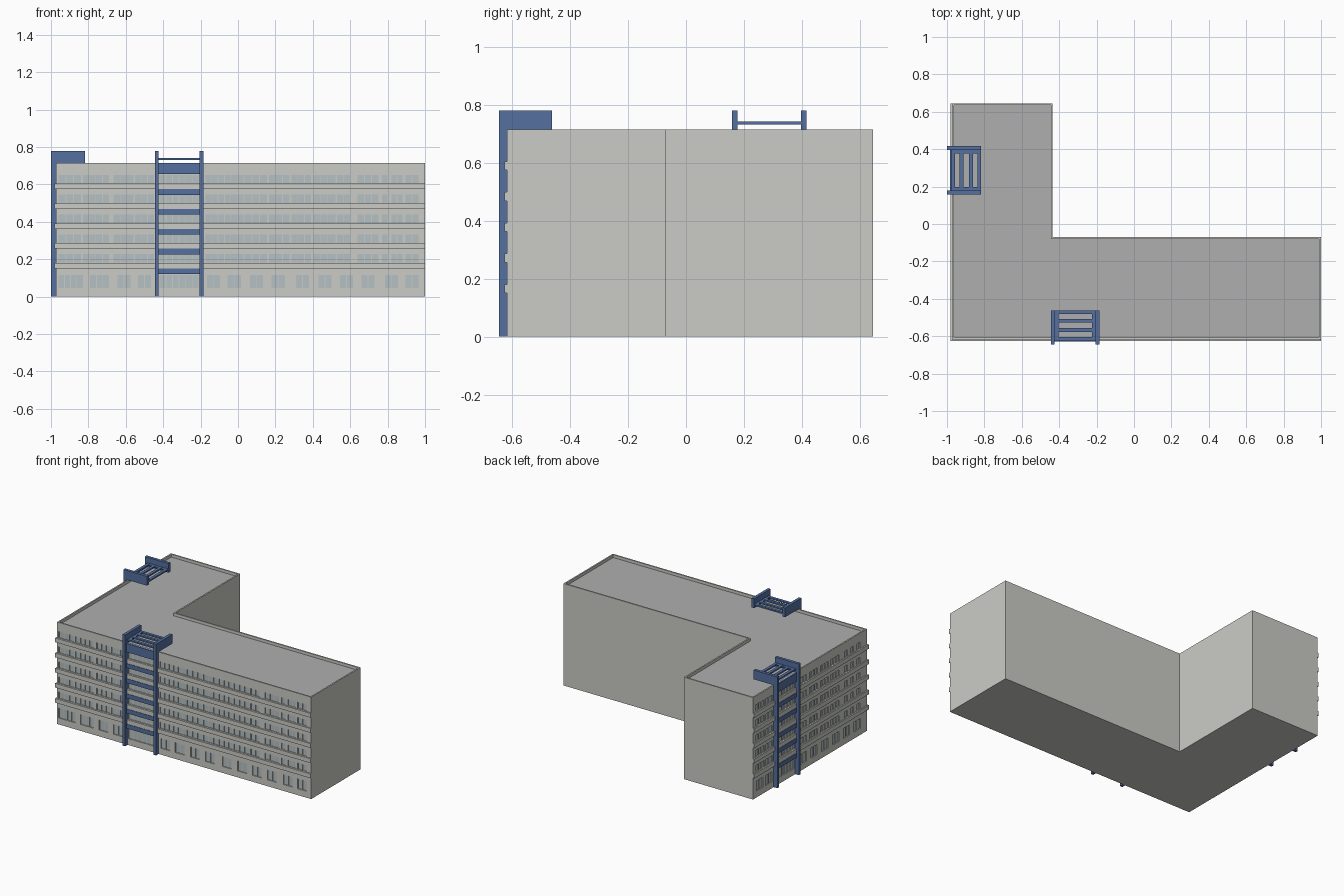
import bpy, bmesh

if "Cube" in bpy.data.objects:
    bpy.data.objects.remove(bpy.data.objects["Cube"])

FRONT, LEFT = -0.617, -0.972      # facade planes
RIGHT, BACK, TOP = 1.0, 0.645, 0.715
INX, INY = -0.435, -0.07          # inner corner of the L
STOREY, SILL = 0.1062, 0.18       # storey pitch, first upper sill


def material(name, col):
    m = bpy.data.materials.new(name)
    m.diffuse_color = (*col, 1)
    m.use_nodes = True
    m.node_tree.nodes["Principled BSDF"].inputs["Base Color"].default_value = m.diffuse_color
    return m


WALL = material("wall", (0.60, 0.60, 0.565))
ROOF = material("roof", (0.43, 0.43, 0.43))
GLASS = material("glass", (0.46, 0.53, 0.54))
BLUE = material("blue", (0.09, 0.16, 0.35))


def finish(name, bm, *mats):
    bmesh.ops.recalc_face_normals(bm, faces=bm.faces[:])
    me = bpy.data.meshes.new(name)
    bm.to_mesh(me)
    bm.free()
    for m in mats:
        me.materials.append(m)
    ob = bpy.data.objects.new(name, me)
    bpy.context.collection.objects.link(ob)
    return ob


def box(bm, side, s0, s1, d0, d1, z0, z1):
    """Box on a facade: s along the wall, d outward, z up."""
    if side == "front":
        x0, x1, y0, y1 = s0, s1, FRONT - d1, FRONT - d0
    else:
        x0, x1, y0, y1 = LEFT - d1, LEFT - d0, s0, s1
    vs = bmesh.ops.create_cube(bm, size=1)["verts"]
    for v in vs:
        v.co = (x0 + (v.co.x + .5) * (x1 - x0),
                y0 + (v.co.y + .5) * (y1 - y0),
                z0 + (v.co.z + .5) * (z1 - z0))


# L-shaped block with sunken roof
bm = bmesh.new()
plan = [(LEFT, FRONT), (RIGHT, FRONT), (RIGHT, INY), (INX, INY), (INX, BACK), (LEFT, BACK)]
base = bm.faces.new([bm.verts.new((x, y, 0)) for x, y in plan])
ext = bmesh.ops.extrude_face_region(bm, geom=[base], use_keep_orig=True)["geom"]
for v in ext:
    if isinstance(v, bmesh.types.BMVert):
        v.co.z = TOP
bmesh.ops.recalc_face_normals(bm, faces=bm.faces[:])
top = next(f for f in bm.faces if all(v.co.z > 0.7 for v in f.verts))
bmesh.ops.inset_region(bm, faces=[top], thickness=0.01, use_even_offset=True)
top = bmesh.ops.extrude_discrete_faces(bm, faces=[top])["faces"][0]
for v in top.verts:
    v.co.z -= 0.02
top.material_index = 1
block = finish("building_block", bm, WALL, ROOF)

# Window layouts: spans along each facade
upper = {
    "front": [(-.96, -.84), (-.83, -.69), (-.665, -.56), (-.55, -.45), (-.42, -.21),
              (-.175, .03), (.035, .155), (.165, .275), (.285, .39), (.40, .52),
              (.53, .60), (.64, .75), (.77, .80), (.82, .88), (.895, .965)],
    "left": [(.52, .61), (.43, .50), (.19, .385), (.05, .14), (-.07, .02),
             (-.19, -.10), (-.31, -.22), (-.40, -.37), (-.47, -.44), (-.54, -.51)],
}
ground = {
    "front": [(-.96, -.83), (-.79, -.69), (-.42, -.21)]
             + [(c - .035, c + .035) for c in (-.61, -.50, -.13, -.02, .10, .215, .345,
                                               .465, .58, .695, .82, .93)],
    "left": [(.19, .385)] + [(c - .035, c + .035) for c in (.57, .47, .09, -.03, -.15, -.27, -.39, -.51)],
}
openings = []
for side in ("front", "left"):
    openings += [(side, a, b, .045, .115) for a, b in ground[side]]
    for i in range(5):
        z = SILL + i * STOREY
        openings += [(side, a, b, z + .002, z + .047) for a, b in upper[side]]

cut, glass, bars = bmesh.new(), bmesh.new(), bmesh.new()
for side, a, b, z0, z1 in openings:
    box(cut, side, a, b, -.010, .02, z0, z1)
    box(glass, side, a, b, -.011, -.007, z0, z1)
    n = max(1, round((b - a) / .035))
    for k in range(1, n):
        s = a + (b - a) * k / n
        box(bars, side, s - .002, s + .002, -.008, -.003, z0, z1)
cutter = finish("window_cutter", cut)
cutter.hide_render = True
cutter.hide_viewport = True
mod = block.modifiers.new("windows", "BOOLEAN")
mod.operation = "DIFFERENCE"
mod.solver = "EXACT"
mod.object = cutter
finish("window_glass", glass, GLASS)
finish("window_mullions", bars, WALL)

# Projecting ledge below each row of upper windows
bm = bmesh.new()
for i in range(5):
    z = SILL + i * STOREY
    box(bm, "front", LEFT - .009, RIGHT, -.002, .009, z - .03, z)
    box(bm, "left", FRONT, BACK, -.002, .009, z - .03, z)
finish("ledges", bm, WALL)


# Blue portal frame with roof pergola
def portal(side, a, b):
    bm = bmesh.new()
    for s in (a, b - .02):
        box(bm, side, s, s + .02, -.002, .028, 0, .78)          # post
        box(bm, side, s, s + .02, -.155, .028, TOP, .78)        # roof fin
    for i in range(5):                                          # spandrels
        z = SILL + i * STOREY
        box(bm, side, a + .02, b - .02, -.002, .012, z - .06, z - .03)
    box(bm, side, a + .02, b - .02, -.002, .012, .655, TOP)
    for d in (-.155, -.11, -.06, -.014):                        # slats
        box(bm, side, a + .02, b - .02, d, d + .02, .732, .742)
    for s in (a + .02, b - .04):                                # side rails
        box(bm, side, s, s + .02, -.15, .004, .733, .741)
    finish(side + "_portal", bm, BLUE)


portal("front", -.445, -.185)
portal("left", .158, .416)
